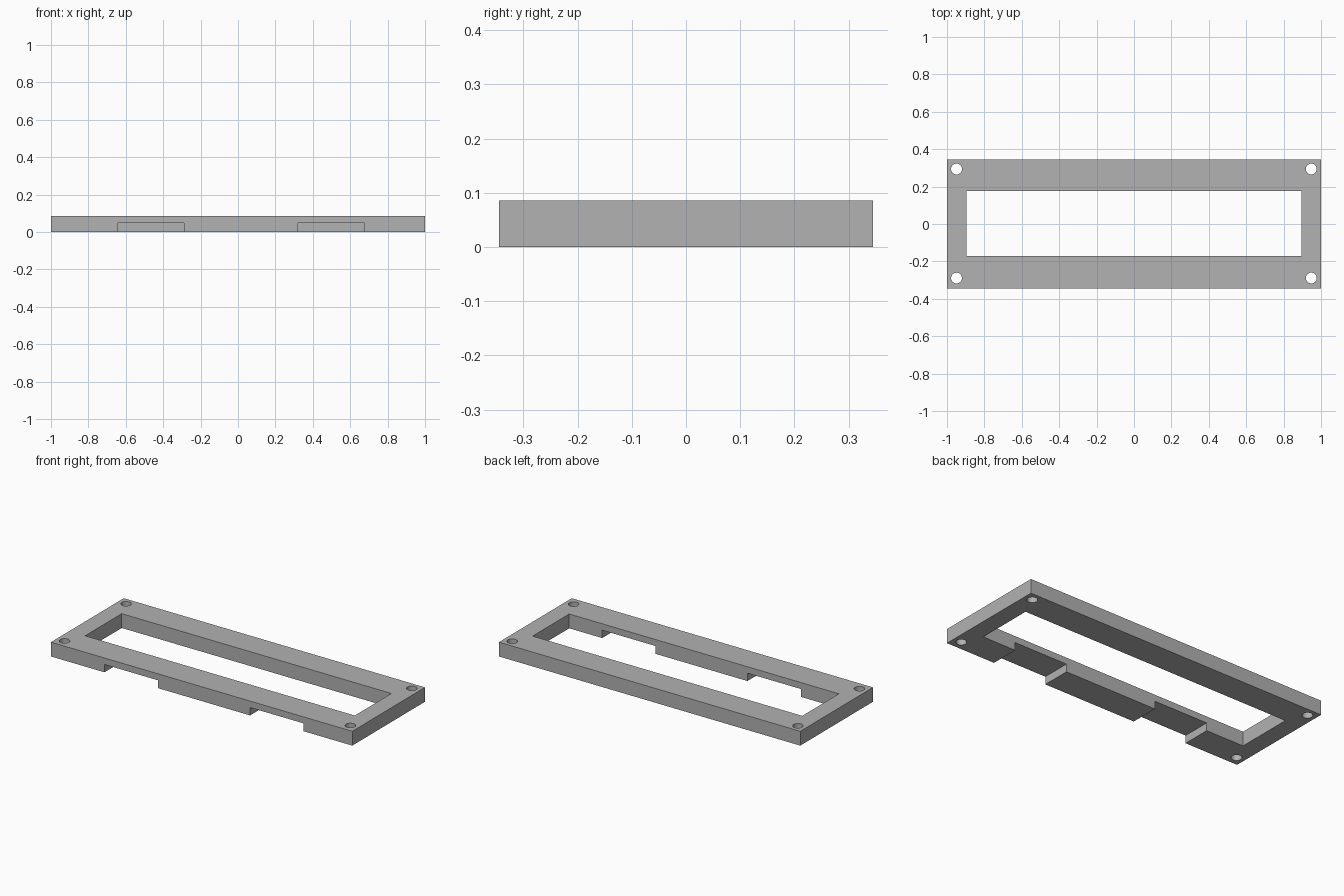
import bpy
import math

default = bpy.data.objects.get("Cube")
if default:
    bpy.data.objects.remove(default, do_unlink=True)

HALF_DEPTH, HEIGHT = 0.345, 0.086

grey = bpy.data.materials.new("mid grey")
grey.use_nodes = True
colour = (0.445, 0.445, 0.445, 1)
grey.diffuse_color = colour
grey.node_tree.nodes["Principled BSDF"].inputs["Base Color"].default_value = colour


def box(name, x, y, z):
    """Box spanning the given (low, high) ranges."""
    bpy.ops.mesh.primitive_cube_add(size=1)
    ob = bpy.context.object
    ob.name = name
    ob.scale = [high - low for low, high in (x, y, z)]
    ob.location = [(low + high) / 2 for low, high in (x, y, z)]
    bpy.ops.object.transform_apply(location=True, rotation=False, scale=True)
    ob.data.materials.append(grey)
    return ob


def cut(target, cutter):
    """Subtract the cutter from the target and discard it."""
    cutter.hide_render = True
    mod = target.modifiers.new("cut", 'BOOLEAN')
    mod.operation = 'DIFFERENCE'
    mod.solver = 'EXACT'
    mod.object = cutter
    bpy.context.view_layer.objects.active = target
    bpy.ops.object.modifier_apply(modifier=mod.name)
    bpy.data.objects.remove(cutter, do_unlink=True)


# Rectangular frame plate
frame = box("frame", (-1, 1), (-HALF_DEPTH, HALF_DEPTH), (0, HEIGHT))

# Central window
cut(frame, box("window_cutter", (-0.895, 0.895), (-0.171, 0.176), (-0.1, 0.2)))

# Two notches under the front rail
for low, high in ((-0.645, -0.288), (0.322, 0.676)):
    cut(frame, box("notch_cutter", (low, high), (-0.5, 0), (-0.1, 0.047)))

# Screw holes in the corners
for x in (-0.949, 0.948):
    for y in (-0.289, 0.294):
        bpy.ops.mesh.primitive_cylinder_add(vertices=32, radius=0.029, depth=0.5,
                                            location=(x, y, 0))
        hole = bpy.context.object
        hole.data.materials.append(grey)
        cut(frame, hole)

# Smooth hole walls, crisp edges
bpy.ops.object.select_all(action='DESELECT')
frame.select_set(True)
bpy.context.view_layer.objects.active = frame
bpy.ops.object.shade_smooth_by_angle(angle=math.radians(30))
